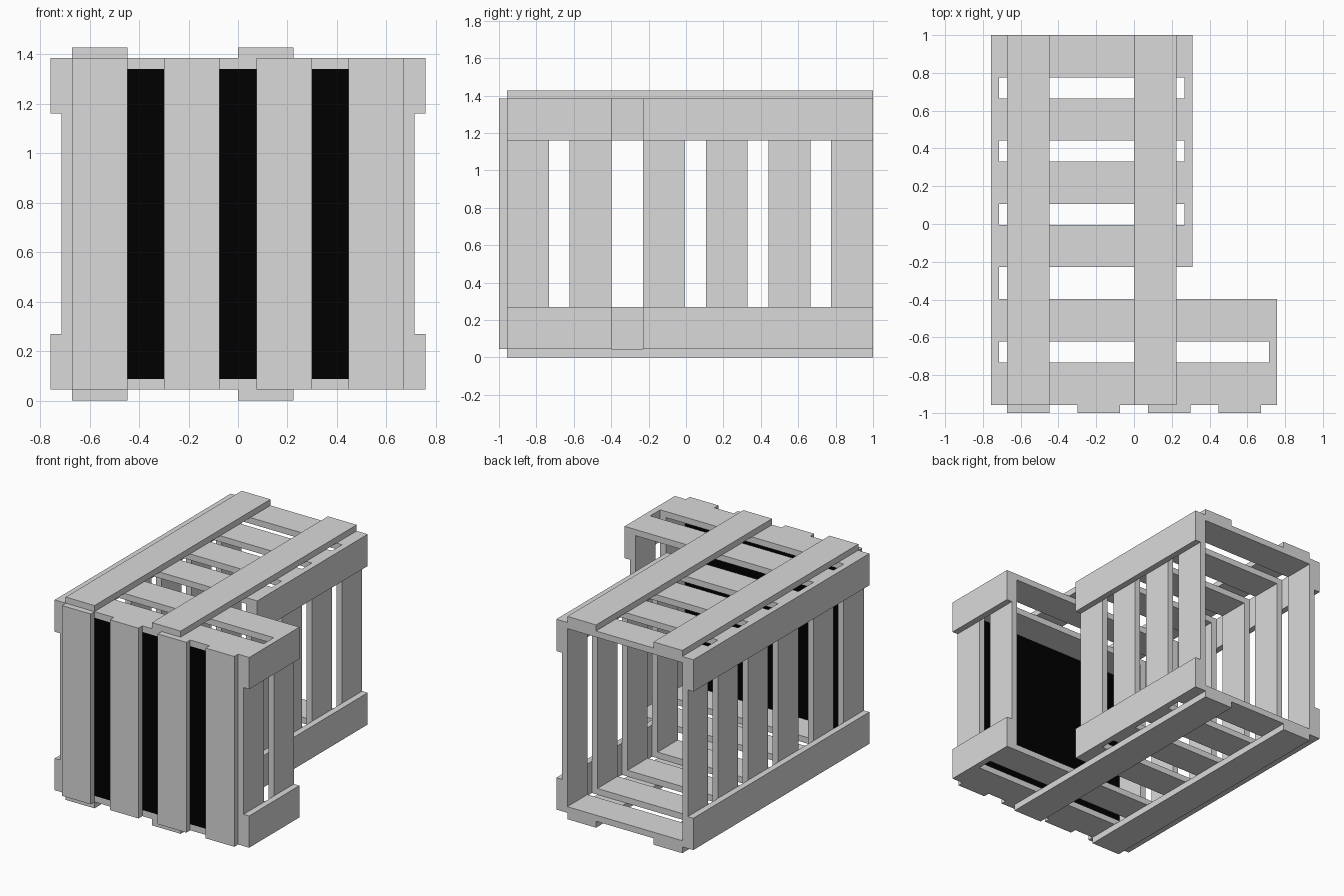
import bpy
import bmesh
from mathutils import Vector

default = bpy.data.objects.get("Cube")
if default:
    bpy.data.objects.remove(default)


def material(name, value):
    mat = bpy.data.materials.new(name)
    mat.use_nodes = True
    colour = (value, value, value, 1)
    mat.diffuse_color = colour
    mat.node_tree.nodes["Principled BSDF"].inputs["Base Color"].default_value = colour
    return mat


grey = material("light grey", 0.7)
black = material("black", 0.0)


def board(name, x, y, z, mat=grey):
    """Box spanning the given (low, high) ranges."""
    low, high = Vector((x[0], y[0], z[0])), Vector((x[1], y[1], z[1]))
    mesh = bpy.data.meshes.new(name)
    bm = bmesh.new()
    bmesh.ops.create_cube(bm, size=1)
    bmesh.ops.scale(bm, vec=high - low, verts=bm.verts)
    bm.to_mesh(mesh)
    bm.free()
    mesh.materials.append(mat)
    obj = bpy.data.objects.new(name, mesh)
    obj.location = (low + high) / 2
    bpy.context.collection.objects.link(obj)
    return obj


T = 0.043                      # board thickness
W = 0.2237                     # board width
STEP = 0.335                   # spacing of the frames
BASE, TOP = 0.045, 1.384       # underside and top of the frames
FRONT, BACK = -0.957, 1.0
WIDE_X = 3 * W + T
LEFT_X, NARROW_X = -WIDE_X, W + T
inside = (BASE + T, TOP - T)
rear_start = BACK - W - 3 * STEP
bay_end = FRONT + STEP + W

# Frames: two wide ones at the front, four narrow ones behind
frames = [(FRONT + i * STEP, WIDE_X) for i in range(2)]
frames += [(rear_start + i * STEP, NARROW_X) for i in range(4)]
for y, right in frames:
    depth = (y, y + W)
    board("floor_slat", (LEFT_X, right), depth, (BASE, BASE + T))
    board("roof_slat", (LEFT_X, right), depth, (TOP - T, TOP))
    board("side_slat", (LEFT_X, LEFT_X + T), depth, inside)
    board("side_slat", (right - T, right), depth, inside)

# Long rails outside the side walls, low and high
for z in (BASE, TOP - W):
    height = (z, z + W)
    board("side_rail", (LEFT_X - T, LEFT_X), (FRONT, BACK), height)
    board("side_rail", (NARROW_X, NARROW_X + T), (rear_start, BACK), height)
    board("bay_rail", (WIDE_X, WIDE_X + T), (FRONT, bay_end), height)

# Runners above the roof and below the floor
for x in (-3 * W, 0):
    board("roof_runner", (x, x + W), (FRONT, BACK), (TOP, TOP + T))
    board("floor_runner", (x, x + W), (FRONT, BACK), (0, BASE))

# Upright boards evenly spread across the front
for i in range(4):
    x = -3 * W + i * W * 5 / 3
    board("front_board", (x, x + W), (FRONT - T, FRONT), (BASE, TOP))

# Thin dark panel behind the upright boards
board("dark_panel", (LEFT_X + T, WIDE_X - T), (FRONT, FRONT + 0.008), inside, black)
